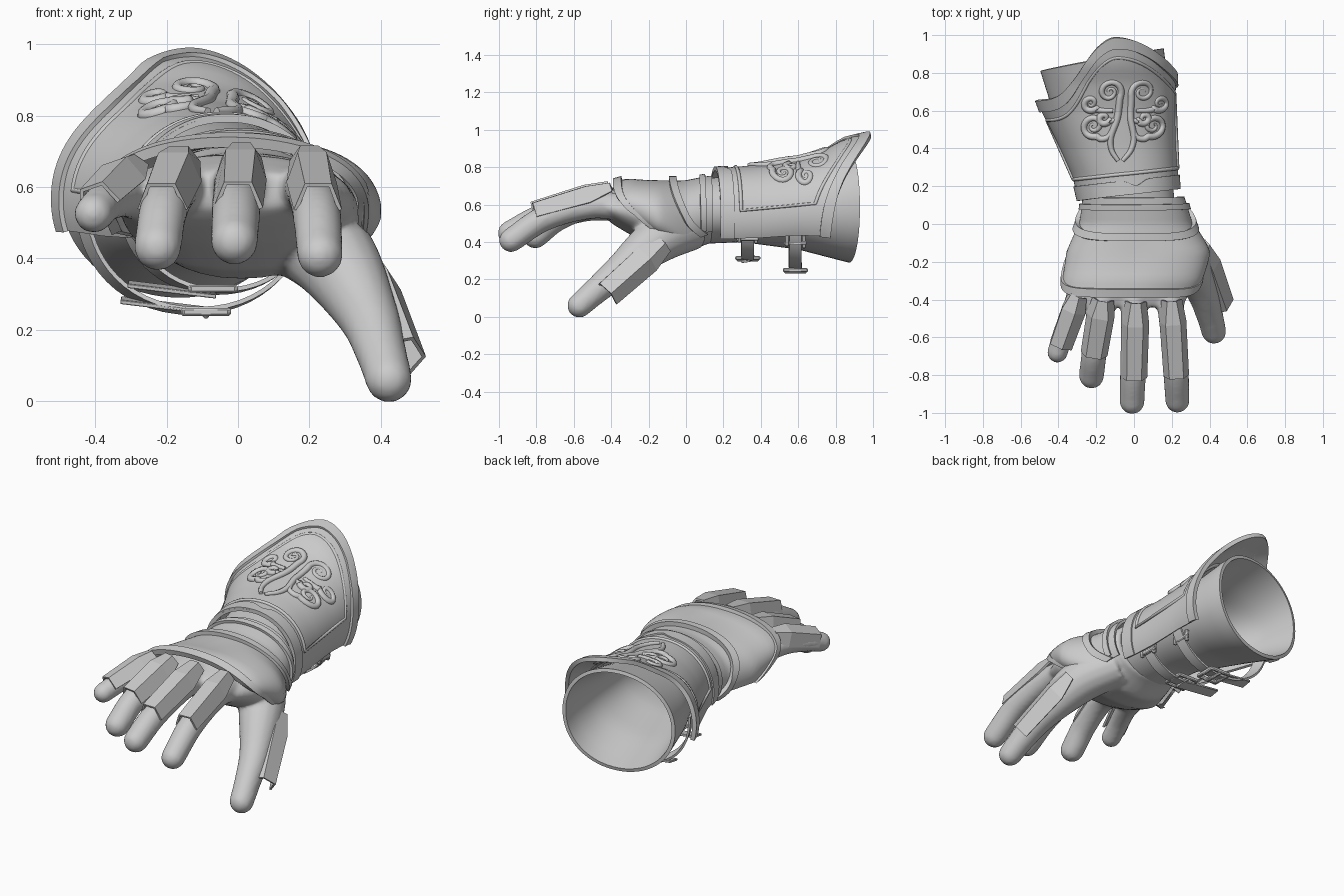
import bpy, bmesh
from math import sin, cos, pi, radians as rad, exp, acos
from mathutils import Vector as V

if "Cube" in bpy.data.objects:
    bpy.data.objects.remove(bpy.data.objects["Cube"])

# Section tables: y, xmin, xmax, zmin, zmax
HAND = [(-.44, -.30, .26, .54, .64), (-.40, -.34, .28, .50, .66), (-.30, -.345, .32, .44, .69),
        (-.15, -.325, .34, .365, .695), (0, -.26, .28, .34, .70), (.1, -.245, .25, .385, .72), (.25, -.24, .20, .42, .74)]
SLEEVE = [(.08, -.24, .22, .39, .735), (.3, -.285, .195, .40, .765), (.6, -.43, .18, .36, .805), (.87, -.515, .165, .29, .885),
          (.95, -.535, .155, .28, .90)]
CUFF = [(.1, -.26, .215, .31, .765), (.25, -.295, .205, .30, .77), (.4, -.36, .195, .30, .785), (.6, -.45, .185, .31, .815),
        (.75, -.505, .18, .29, .86), (.85, -.52, .175, .23, .91), (1.0, -.53, .16, .18, .945)]


def section(tab, y):
    y = min(max(y, tab[0][0]), tab[-1][0])
    for a, b in zip(tab, tab[1:]):
        if y <= b[0]:
            f = (y - a[0]) / (b[0] - a[0])
            x0, x1, z0, z1 = [p + (q - p) * f for p, q in zip(a[1:], b[1:])]
            return (x0 + x1) / 2, (z0 + z1) / 2, (x1 - x0) / 2, (z1 - z0) / 2


def surf(tab, y, th, off=0., e=.95):
    cx, cz, hx, hz = section(tab, y)
    pw = lambda v: abs(v) ** e * (1 if v > 0 else -1)
    return V((cx + (hx + off) * pw(cos(th)), y, cz + (hz + off) * pw(sin(th))))


def finish(name, bm, thick=0., side=1, angle=35, bevel=0.):
    me = bpy.data.meshes.new(name)
    bm.to_mesh(me)
    bm.free()
    ob = bpy.data.objects.new(name, me)
    bpy.context.collection.objects.link(ob)
    bpy.ops.object.select_all(action='DESELECT')
    ob.select_set(True)
    bpy.context.view_layer.objects.active = ob
    if thick:
        m = ob.modifiers.new("thickness", 'SOLIDIFY')
        m.thickness, m.offset = thick, side
        bpy.ops.object.modifier_apply(modifier=m.name)
    if bevel:
        m = ob.modifiers.new("bevel", 'BEVEL')
        m.width, m.segments = bevel, 1
    if angle:
        bpy.ops.object.shade_smooth_by_angle(angle=rad(angle))
    return ob


def patch(name, tab, a0, a1, ylo, yhi, off=0., thick=.02, n=48, m=12, side=1):
    """Shell following a section table between two angles and two y edges"""
    f = lambda v, *a: v(*a) if callable(v) else v
    bm = bmesh.new()
    rows = []
    for i in range(n + 1):
        th = rad(a0 + (a1 - a0) * i / n)
        lo, hi = f(ylo, th), f(yhi, th)
        rows.append([bm.verts.new(surf(tab, lo + (hi - lo) * j / m, th, f(off, th, j / m))) for j in range(m + 1)])
    for r, s in zip(rows, rows[1:]):
        for j in range(m):
            bm.faces.new((r[j], r[j + 1], s[j + 1], s[j]))
    bmesh.ops.remove_doubles(bm, verts=bm.verts, dist=1e-5)
    return finish(name, bm, thick, side)


def skin_rings(bm, rings):
    rings = [[bm.verts.new(p) for p in r] for r in rings]
    n = len(rings[0])
    for r, s in zip(rings, rings[1:]):
        for i in range(n):
            bm.faces.new((r[i], r[(i + 1) % n], s[(i + 1) % n], s[i]))
    bm.faces.new(rings[0])
    bm.faces.new(rings[-1])


def spline(pts, k=6):
    """Catmull-Rom through points of any dimension"""
    p = [V(a) for a in pts]
    p = [p[0] * 2 - p[1]] + p + [p[-1] * 2 - p[-2]]
    out = []
    for i in range(1, len(p) - 2):
        for j in range(k):
            t = j / k
            out.append(.5 * (2 * p[i] + (p[i + 1] - p[i - 1]) * t + (2 * p[i - 1] - 5 * p[i] + 4 * p[i + 1] - p[i + 2]) * t * t
                             + (3 * p[i] - p[i - 1] - 3 * p[i + 1] + p[i + 2]) * t ** 3))
    return out + [p[-2]]


def digit(bm, pts):
    s = spline(pts)
    rings = []

    def ring(c, t, r):
        u = t.cross(V((0, 0, 1))).normalized()
        w = u.cross(t)
        rings.append([c + (u * cos(2 * pi * i / 16) + w * sin(2 * pi * i / 16)) * r for i in range(16)])
    for i, q in enumerate(s):
        t = (s[min(i + 1, len(s) - 1)] - s[max(i - 1, 0)]).to_3d().normalized()
        ring(q.to_3d(), t, q[3])
    for k in range(1, 6):
        a = k * pi / 2 / 5.4
        ring(q.to_3d() + t * q[3] * sin(a), t, q[3] * cos(a))
    skin_rings(bm, rings)


def wire(name, pts, r, radii=None, closed=False):
    cu = bpy.data.curves.new(name, 'CURVE')
    cu.dimensions, cu.bevel_depth, cu.bevel_resolution, cu.use_fill_caps = '3D', r, 2, True
    sp = cu.splines.new('POLY')
    sp.points.add(len(pts) - 1)
    sp.use_cyclic_u = closed
    for i, p in enumerate(pts):
        sp.points[i].co = (*p, 1)
        sp.points[i].radius = radii[i] if radii else 1
    bpy.context.collection.objects.link(bpy.data.objects.new(name, cu))


def guard(name, p0, p1, w, drop, up):
    """Faceted plate: narrow root, wide middle, square end"""
    p0, p1 = V(p0), V(p1)
    d = (p1 - p0).normalized()
    s = d.cross(V(up)).normalized()
    u = s.cross(d)
    bm = bmesh.new()
    rows = []
    for f, top, low, dr in ((0, .35, .8, .5), (.3, .6, 1.05, 1), (1, .55, 1, .85)):
        c = p0.lerp(p1, f) + u * (.014 if f == .3 else 0)
        rows.append([bm.verts.new(c + s * w * a - u * drop * h) for a, h in ((-low, dr), (-top, 0), (top, 0), (low, dr))])
    for a, b in zip(rows, rows[1:]):
        for i in range(3):
            bm.faces.new((a[i], a[i + 1], b[i + 1], b[i]))
    finish(name, bm, .012, 0, 0)


def box(name, c, size, rot=(0, 0, 0), bevel=.005):
    bm = bmesh.new()
    bmesh.ops.create_cube(bm, size=1)
    bmesh.ops.scale(bm, vec=size, verts=bm.verts)
    ob = finish(name, bm, bevel=bevel)
    ob.location, ob.rotation_euler = c, rot


# Hand: palm, fingers and thumb fused into one smooth skin
bm = bmesh.new()
ys = [.14 - .58 * i / 20 for i in range(21)]
skin_rings(bm, [[surf(HAND, y, 2 * pi * i / 32) for i in range(32)] for y in ys])
digit(bm, [(.18, -.3, .58, .078), (.20, -.5, .595, .070), (.22, -.75, .53, .069), (.23, -.935, .41, .065)])
digit(bm, [(.0, -.3, .60, .078), (.0, -.5, .605, .070), (-.005, -.76, .54, .069), (-.01, -.94, .448, .067)])
digit(bm, [(-.15, -.3, .59, .076), (-.18, -.5, .595, .070), (-.21, -.68, .53, .068), (-.225, -.805, .432, .067)])
digit(bm, [(-.27, -.3, .57, .068), (-.32, -.45, .575, .060), (-.37, -.57, .56, .057), (-.405, -.68, .525, .055)])
digit(bm, [(.14, .04, .48, .12), (.26, -.15, .41, .125), (.36, -.35, .25, .088), (.40, -.48, .14, .072), (.423, -.57, .061, .066)])
bmesh.ops.recalc_face_normals(bm, faces=bm.faces)
hand = finish("hand", bm)
m = hand.modifiers.new("fuse", 'REMESH')
m.mode, m.voxel_size, m.use_smooth_shade = 'VOXEL', .012, True
m = hand.modifiers.new("soften", 'SMOOTH')
m.factor, m.iterations = .5, 8

# Faceted finger and thumb guards
Z = (0, 0, 1)
guard("index_guard", (.20, -.41, .712), (.225, -.82, .605), .062, .085, Z)
guard("middle_guard", (.01, -.42, .72), (.0, -.83, .61), .064, .085, Z)
guard("ring_guard", (-.165, -.41, .71), (-.215, -.71, .605), .066, .085, Z)
guard("little_guard", (-.31, -.38, .68), (-.41, -.65, .60), .060, .075, (-.35, 0, 1))
guard("thumb_guard", (.385, -.13, .41), (.505, -.43, .15), .075, .085, (.85, -.05, .5))

# Back-of-hand plate with raised front trim
front = lambda t: -.37 + .09 * (1 - max(sin(t), -.45)) ** 3
back = lambda t: -.06 + .05 * (1 - sin(t)) ** 2
flare = lambda t, k: .018 + .032 * max(0, sin(t)) * (1 - k) ** 3 + .03 * max(0, cos(t)) * sin(pi * k)
edge = lambda t, k: .014 + .032 * max(0, sin(t))
patch("hand_plate", HAND, -22, 196, front, back, flare, .015)
patch("hand_plate_trim", HAND, -22, 196, lambda t: front(t) - .012, lambda t: front(t) + .032, edge, .03, m=3)

# Wrist band and its ridges
wrist = lambda t: -.09 + .07 * (1 - sin(t)) ** 2
patch("wrist_band", HAND, -30, 210, wrist, .14, .015, .015)
patch("wrist_front_ridge", HAND, -30, 210, wrist, lambda t: wrist(t) + .04, .025, .03, m=3)
patch("wrist_rear_ridge", HAND, -25, 205, .075, .105, .025, .02, m=3)

# Open forearm sleeve, back edge skewed
patch("sleeve", SLEEVE, 0, 360, .08, lambda t: .87 + .06 * cos(t), 0, .02, 64, 16, -1)


# Cuff plate with peaked rear rim
def rim(t):
    d = t - rad(78)
    return (.77 + .22 * exp(-(d / rad(52)) ** 2)) if d < 0 else (.66 + .33 * exp(-(d / rad(33)) ** 2))


lip = lambda t, k: .015 + .015 * k ** 3
nose = lambda t: .155 + .03 * cos(t)
patch("cuff", CUFF, -25, 196, nose, rim, lip, .015, 72, 24)
patch("cuff_rim", CUFF, -25, 196, lambda t: rim(t) - .06, rim, .03, .024, 72, 4)
patch("cuff_front_trim", CUFF, -25, 196, nose, lambda t: nose(t) + .075 - .03 * exp(-((t - rad(80)) / .15) ** 2), .026, .012, 72, 3)

# Raised panel outline on the cuff
angs = [rad(6 + 168 * i / 60) for i in range(61)]
loop = [surf(CUFF, nose(t) + .11, t, .030) for t in angs]
for t in reversed(angs):
    loop.append(surf(CUFF, rim(t) - .11, t, .034))
wire("panel_outline", loop, .010, closed=True)


# Scrollwork, mirrored about the cuff's centre line
def on_cuff(u, v):
    x = -.055 + u + (v - .55) * .08
    cx, cz, hx, hz = section(CUFF, v)
    return surf(CUFF, v, acos(max(-.93, min(.93, (x - cx) / (hx + .03)))), .034, 1)


scrolls = [([(.012, .335), (.05, .39), (.06, .46), (.035, .56), (.03, .66)], (.085, .70), .060, 190, -1.5),
           ([(.055, .50), (.075, .46), (.11, .45)], (.155, .52), .060, 250, 1.5),
           ([(.06, .60), (.11, .60), (.14, .605)], (.18, .64), .042, 220, 1.4),
           ([(.045, .55), (.07, .545)], (.105, .56), .032, 200, 1.3)]
for k, (stem, c, r, a, turns) in enumerate(scrolls):
    curl = [(c[0] + r * (1 - .85 * i / 30) * cos(rad(a) + turns * 2 * pi * i / 30),
             c[1] + r * (1 - .85 * i / 30) * sin(rad(a) + turns * 2 * pi * i / 30)) for i in range(31)]
    path = [p[:] for p in spline(stem + curl[:1], 6)[:-1]] + curl
    n = len(path)
    radii = [.45 + .65 * sin(pi * min(1, .1 + i / n)) for i in range(n)]
    for s, side in ((1, "right"), (-1, "left")):
        wire(f"scroll_{side}_{k}", [on_cuff(s * u, v) for u, v in path], .017, radii)

# Straps, buckles, loose ends and side clips under the sleeve
for k, (y, sag, zb, lift) in enumerate(((.33, .07, .315, .0), (.585, .09, .25, .02))):
    droop = lambda t, q: .012 + sag * max(0, sin(t - pi)) ** 2
    patch(f"strap_{k}", SLEEVE, 180, 350, y - .033, y + .033, droop, .012, 32, 1)
    bx = -.07 - .02 * k
    for d in (-1, 1):
        box(f"buckle_side_{k}_{d}", (bx, y + d * .058, zb), (.13, .018, .022))
        box(f"buckle_end_{k}_{d}", (bx + d * .06, y, zb), (.02, .13, .022))
        box(f"side_clip_{k}_{d}", surf(SLEEVE, y + d * .045, rad(-40), .045), (.025, .02, .07))
    box(f"buckle_bar_{k}", (bx, y, zb - .01), (.018, .12, .016))
    box(f"loose_end_{k}", (bx - .115, y, zb - .002 + lift), (.25, .07, .012), (.15, .12, 0), .002)
    box(f"clip_pin_{k}", surf(SLEEVE, y, rad(-42), .055), (.022, .12, .022))
